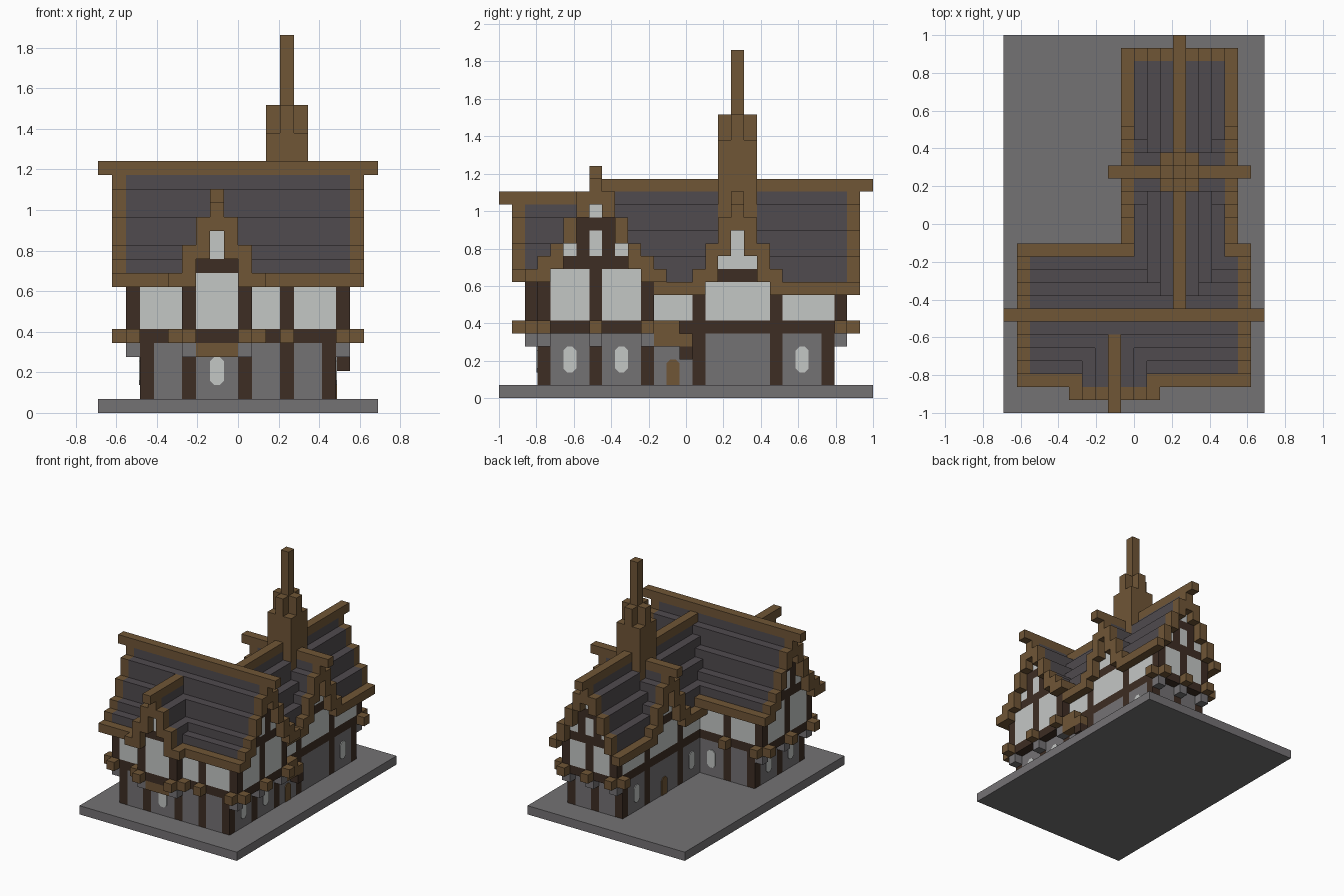
import bpy, bmesh, math
from mathutils import Matrix, Vector

cube = bpy.data.objects.get("Cube")
if cube:
    bpy.data.objects.remove(cube, do_unlink=True)

V = 2 / 29                      # size of one block
CX, CY = 10, 14.5               # block coordinates of the centre


def material(name, rgb):
    m = bpy.data.materials.new(name)
    m.use_nodes = True
    m.diffuse_color = (*rgb, 1)
    m.node_tree.nodes["Principled BSDF"].inputs["Base Color"].default_value = (*rgb, 1)
    return m


MATS = {
    "trim": material("brown timber", (.16, .092, .037)),
    "dark": material("dark timber", (.047, .026, .017)),
    "plaster": material("pale plaster", (.55, .57, .56)),
    "stone": material("grey stone", (.175, .168, .175)),
    "slate": material("dark slate", (.08, .07, .077)),
}

cells = {}                      # block position -> (part, material key)


def fill(part, mat, xs, ys, zs):
    for x in range(*xs):
        for y in range(*ys):
            for z in range(*zs):
                cells[x, y, z] = (part, mat)


def strip(part, mat, axis, centre, d, run, zs):
    """Fill blocks at distance d on both sides of a ridge running along axis."""
    for c in {centre - d, centre + d}:
        side = (c, c + 1)
        xs, ys = (run, side) if axis == "x" else (side, run)
        fill(part, mat, xs, ys, zs)


def body(part, axis, centre, run, bottoms):
    for d, b in enumerate(bottoms):
        strip(part, "plaster", axis, centre, d, run, (6, b))


def roof(part, axis, centre, run, tops, bottoms, trim_planes, ridge):
    for d, (t, b) in enumerate(zip(tops, bottoms)):
        strip(part, "slate", axis, centre, d, run, (b, t))
        for p in trim_planes:
            strip(part + "_trim", "trim", axis, centre, d, (p, p + 1), (b, t))
    strip(part + "_ridge", "trim", axis, centre, 0, ridge, (tops[0] - 1, tops[0]))


def gable_frame(part, axis, centre, plane, beam):
    """Timber pattern of a large gable wall."""
    run = (plane, plane + 1)
    strip(part, "dark", axis, centre, 0, run, (6, beam))
    for d in range(3):
        strip(part, "dark", axis, centre, d, run, (beam, beam + 1))
    strip(part, "dark", axis, centre, 1, run, (beam + 1, beam + 4))
    strip(part, "dark", axis, centre, 0, run, (beam + 3, beam + 4))


def post(part, x, y, z0, z1, mat="dark"):
    fill(part, mat, (x, x + 1), (y, y + 1), (z0, z1))


# Ground slab and stone lower storey
fill("ground_slab", "stone", (0, 20), (0, 29), (0, 1))
fill("lower_walls", "stone", (3, 17), (3, 12), (1, 5))
fill("lower_walls", "stone", (10, 17), (12, 26), (1, 5))

# Dark floor band between the storeys
fill("floor_band", "dark", (2, 18), (3, 12), (5, 6))
fill("floor_band", "dark", (6, 11), (2, 3), (5, 6))
fill("floor_band", "dark", (10, 17), (12, 27), (5, 6))

# Lower posts
for x in (3, 6, 10, 13, 16):
    post("lower_posts", x, 3, 1, 5)
for x in (3, 6):
    post("lower_posts", x, 11, 1, 5)
for x in (3, 16):
    for y in (7, 11):
        post("lower_posts", x, y, 1, 5)
for x in (10, 16):
    for y in (15, 21, 25):
        post("lower_posts", x, y, 1, 5)
post("lower_posts", 13, 25, 1, 5)

# Main wing: upper walls, posts and roof
main_tops, main_bottoms = (18, 16, 14, 12, 11, 10), (15, 14, 12, 10, 9, 9)
body("main_upper_walls", "x", 7, (2, 18), main_bottoms[:5])
for x in (2, 6, 10, 13, 17):
    for y in (3, 11):
        post("main_upper_posts", x, y, 6, 9)
for plane in (2, 17):
    gable_frame("main_gable_frame", "x", 7, plane, 10)
roof("main_roof", "x", 7, (2, 18), main_tops, main_bottoms, (1, 18), (0, 20))
strip("main_eaves", "trim", "x", 7, 5, (1, 19), (9, 10))

# Back wing: upper walls, posts and roof
wing_tops, wing_bottoms = (17, 15, 13, 11), (14, 13, 11, 9)
body("wing_upper_walls", "y", 13, (12, 27), wing_bottoms)
for x in (10, 16):
    for y in (15, 21, 26):
        post("wing_upper_posts", x, y, 6, 8)
        cells[x, y, 8] = ("wing_upper_posts", "dark")
gable_frame("wing_gable_frame", "y", 13, 26, 9)
roof("wing_roof", "y", 13, (8, 27), wing_tops, wing_bottoms, (27,), (8, 29))
strip("wing_eaves", "trim", "y", 13, 4, (12, 28), (8, 9))

# Front dormer
dormer_tops, dormer_bottoms = (16, 14, 12), (13, 11, 9)
body("front_dormer_wall", "y", 8, (2, 4), dormer_bottoms)
strip("front_dormer_frame", "dark", "y", 8, 2, (2, 3), (6, 9))
for d in (0, 1):
    strip("front_dormer_frame", "dark", "y", 8, d, (2, 3), (10, 11))
roof("front_dormer_roof", "y", 8, (2, 6), dormer_tops, dormer_bottoms, (1,), (0, 6))
strip("front_dormer_eaves", "trim", "y", 8, 3, (1, 3), (9, 10))
strip("front_dormer_wall", "plaster", "y", 8, 1, (2, 3), (9, 10))

# Side dormers on both sides of the back wing
for x in (9, 17):
    for y in range(16, 21):
        cells.pop((x, y, 8), None)
body("side_dormer_walls", "x", 18, (10, 17), dormer_bottoms)
for x in (10, 16):
    for d in (0, 1):
        strip("side_dormer_frame", "dark", "x", 18, d, (x, x + 1), (9, 10))
roof("side_dormer_roof", "x", 18, (10, 17), dormer_tops, dormer_bottoms, (9, 17), (8, 19))
for x in (9, 17):
    strip("side_dormer_eaves", "trim", "x", 18, 3, (x, x + 1), (8, 10))

# The wing ridge stays whole above the side dormers
fill("wing_roof_ridge", "trim", (13, 14), (8, 29), (16, 17))

# Chimney: cross-shaped stack, lower corners, tall middle
fill("chimney", "trim", (12, 15), (17, 20), (14, 20))
fill("chimney", "trim", (12, 15), (18, 19), (20, 22))
fill("chimney", "trim", (13, 14), (17, 20), (20, 22))
fill("chimney", "trim", (13, 14), (18, 19), (22, 27))

# Beam ends and stone corbels below the overhangs
for x in (2, 13, 17):
    post("beam_ends", x, 2, 5, 6, "trim")
for x in (2, 6):
    post("beam_ends", x, 12, 5, 6, "trim")
for x, y in ((5, 2), (11, 2), (6, 1), (10, 1), (9, 26), (17, 26)):
    post("beam_ends", x, y, 5, 6, "trim")
for y in (3, 7, 11):
    for end, corbel in ((1, 2), (18, 17)):
        post("beam_ends", end, y, 5, 6, "trim")
        post("corbels", corbel, y, 4, 5, "stone")
for x in (6, 10):
    post("corbels", x, 2, 4, 5, "stone")
for x in (10, 13, 16):
    post("beam_ends", x, 27, 5, 6, "trim")
    post("corbels", x, 26, 4, 5, "stone")
fill("front_dormer_sill", "trim", (7, 10), (2, 3), (4, 5))

# Door canopy on the right wall
fill("door_canopy", "trim", (17, 18), (12, 15), (4, 5))
fill("door_canopy", "trim", (17, 18), (12, 14), (5, 6))
post("canopy_bracket", 17, 14, 3, 4)


def new_object(name, bm, mat):
    me = bpy.data.meshes.new(name)
    bm.to_mesh(me)
    bm.free()
    me.materials.append(mat)
    ob = bpy.data.objects.new(name, me)
    bpy.context.scene.collection.objects.link(ob)


# Turn the outer faces of the blocks into one mesh per part
parts = {}
for pos, part in cells.items():
    parts.setdefault(part, []).append(Vector(pos))
for (name, key), blocks in parts.items():
    bm = bmesh.new()
    for p in blocks:
        for axis in range(3):
            for s in (0, 1):
                step = Vector((0, 0, 0))
                step[axis] = 2 * s - 1
                if tuple(int(c) for c in p + step) in cells:
                    continue
                u, v = Vector((0, 0, 0)), Vector((0, 0, 0))
                u[(axis + 1) % 3] = v[(axis + 2) % 3] = 1
                o = p.copy()
                o[axis] += s
                ring = [o, o + u, o + u + v, o + v]
                if s == 0:
                    ring.reverse()
                bm.faces.new([bm.verts.new(((q.x - CX) * V, (q.y - CY) * V, q.z * V)) for q in ring])
    bmesh.ops.remove_doubles(bm, verts=bm.verts, dist=V / 100)
    bmesh.ops.dissolve_limit(bm, angle_limit=.01, verts=bm.verts, edges=bm.edges)
    if bm.faces:
        new_object(name, bm, MATS[key])
    else:
        bm.free()


def plate(name, mat, x, y, turn, z0, z1, cut_bottom):
    """Thin arched panel on a wall; turn 0 faces the front."""
    c, h = .3, .5
    low = [(-h, z0 + c), (c - h, z0), (h - c, z0), (h, z0 + c)] if cut_bottom else [(-h, z0), (h, z0)]
    outline = low + [(h, z1 - c), (h - c, z1), (c - h, z1), (-h, z1 - c)]
    bm = bmesh.new()
    face = bm.faces.new([bm.verts.new((a * V, 0, b * V)) for a, b in outline])
    new = bmesh.ops.extrude_face_region(bm, geom=[face])["geom"]
    bmesh.ops.translate(bm, verts=[g for g in new if isinstance(g, bmesh.types.BMVert)], vec=(0, -.006, 0))
    bmesh.ops.recalc_face_normals(bm, faces=bm.faces)
    place = Matrix.Translation(((x - CX) * V, (y - CY) * V, 0)) @ Matrix.Rotation(math.radians(turn), 4, "Z")
    bmesh.ops.transform(bm, matrix=place, verts=bm.verts)
    new_object(name, bm, MATS[mat])


# Arched windows and doors: wall position and facing
windows = [(8.5, 3, 0), (8.5, 12, 180), (17, 5.5, 90), (17, 9.5, 90), (17, 23.5, 90),
           (3, 5.5, -90), (3, 9.5, -90), (10, 13.5, -90), (10, 23.5, -90)]
for n, (x, y, turn) in enumerate(windows):
    plate(f"window_{n + 1}", "plaster", x, y, turn, 2, 4, True)
plate("right_door", "trim", 17, 13.5, 90, 1, 3, False)
plate("left_door", "trim", 10, 18.5, -90, 1, 3, False)
